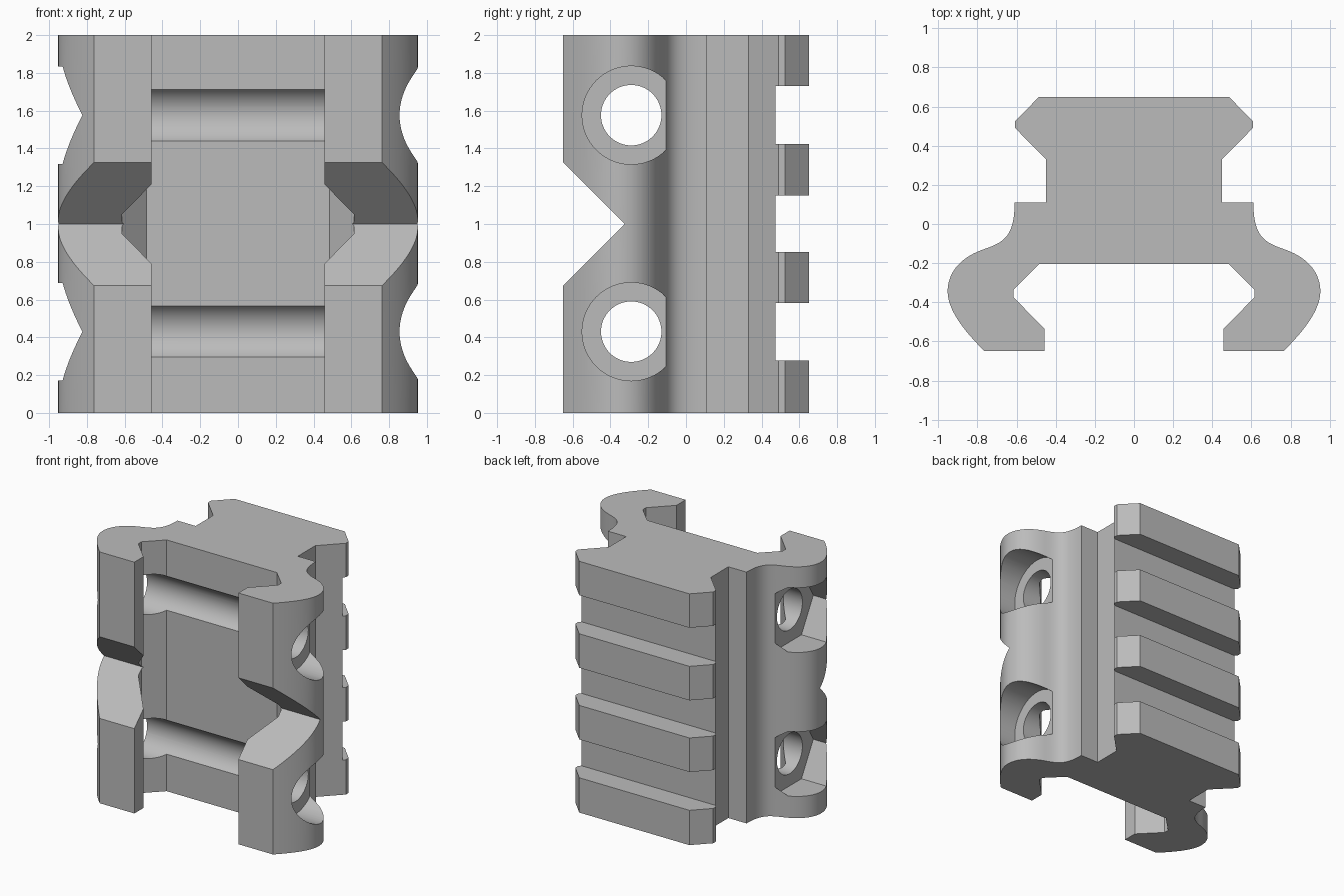
import bpy, bmesh, math
from mathutils import Vector
from mathutils.geometry import interpolate_bezier

cube = bpy.data.objects.get("Cube")
if cube:
    bpy.data.objects.remove(cube, do_unlink=True)

grey = bpy.data.materials.new("plain grey")
grey.use_nodes = True
colour = (0.5, 0.5, 0.5, 1)
grey.diffuse_color = colour
grey.node_tree.nodes["Principled BSDF"].inputs["Base Color"].default_value = colour


def prism(name, points, offset):
    """Extrude a closed outline of 3D points along an offset."""
    bm = bmesh.new()
    face = bm.faces.new([bm.verts.new(p) for p in points])
    moved = bmesh.ops.extrude_face_region(bm, geom=[face])["geom"]
    bmesh.ops.translate(bm, vec=offset, verts=[v for v in moved if isinstance(v, bmesh.types.BMVert)])
    bmesh.ops.recalc_face_normals(bm, faces=bm.faces)
    mesh = bpy.data.meshes.new(name)
    bm.to_mesh(mesh)
    bm.free()
    mesh.materials.append(grey)
    obj = bpy.data.objects.new(name, mesh)
    bpy.context.collection.objects.link(obj)
    return obj


def bezier(*controls, steps=20):
    return [tuple(p) for p in interpolate_bezier(*[Vector(c) for c in controls], steps)]


# Clamp body: half the cross-section, mirrored, extruded upwards
half = [(0.485, 0.65), (0.607, 0.525), (0.607, 0.49), (0.45, 0.33), (0.45, 0.11)]
half += bezier((0.61, 0.11), (0.61, -0.07), (0.67, -0.095), (0.77, -0.13))
half += bezier((0.77, -0.13), (0.89, -0.172), (0.952, -0.25), (0.952, -0.345))[1:]
half += bezier((0.952, -0.345), (0.952, -0.44), (0.865, -0.55), (0.763, -0.65))[1:]
half += [(0.458, -0.65), (0.458, -0.535), (0.615, -0.375), (0.615, -0.335), (0.485, -0.205)]
outline = half + [(-x, y) for x, y in reversed(half)]
body = prism("rail_clamp_body", [(x, y, 0) for x, y in outline], (0, 0, 2))

cutters = []

# Three cross slots in the back rail
for bottom, top in [(0.277, 0.582), (0.853, 1.152), (1.423, 1.73)]:
    cutters.append(prism("rail_slot_cutter", [(-1, 0.473, bottom), (-1, 0.8, bottom),
                                              (-1, 0.8, top), (-1, 0.473, top)], (2, 0, 0)))

# V notch across the front jaws
cutters.append(prism("jaw_notch_cutter", [(-1, -0.325, 1), (-1, -0.75, 1.425),
                                          (-1, -0.75, 0.575)], (2, 0, 0)))


def ring(x, z, radius, sides):
    turns = [2 * math.pi * i / sides for i in range(sides)]
    return [(x, -0.29 + radius * math.cos(t), z + radius * math.sin(t)) for t in turns]


# Bolt holes with a round recess on the left and a hexagonal one on the right
floor = 0.71
for z in (0.43, 1.576):
    cutters.append(prism("bolt_hole_cutter", ring(-1.1, z, 0.16, 64), (2.2, 0, 0)))
    cutters.append(prism("bolt_head_cutter", ring(floor, z, 0.26, 64), (0.5, 0, 0)))
    cutters.append(prism("nut_pocket_cutter", ring(-floor, z, 0.297, 6), (-0.5, 0, 0)))

bpy.ops.object.select_all(action="DESELECT")
body.select_set(True)
bpy.context.view_layer.objects.active = body
for cutter in cutters:
    cutter.hide_render = True
    cut = body.modifiers.new(cutter.name, "BOOLEAN")
    cut.operation = "DIFFERENCE"
    cut.solver = "EXACT"
    cut.object = cutter
    bpy.ops.object.modifier_apply(modifier=cut.name)
    bpy.data.objects.remove(cutter, do_unlink=True)

bpy.ops.object.shade_smooth_by_angle(angle=math.radians(20))
